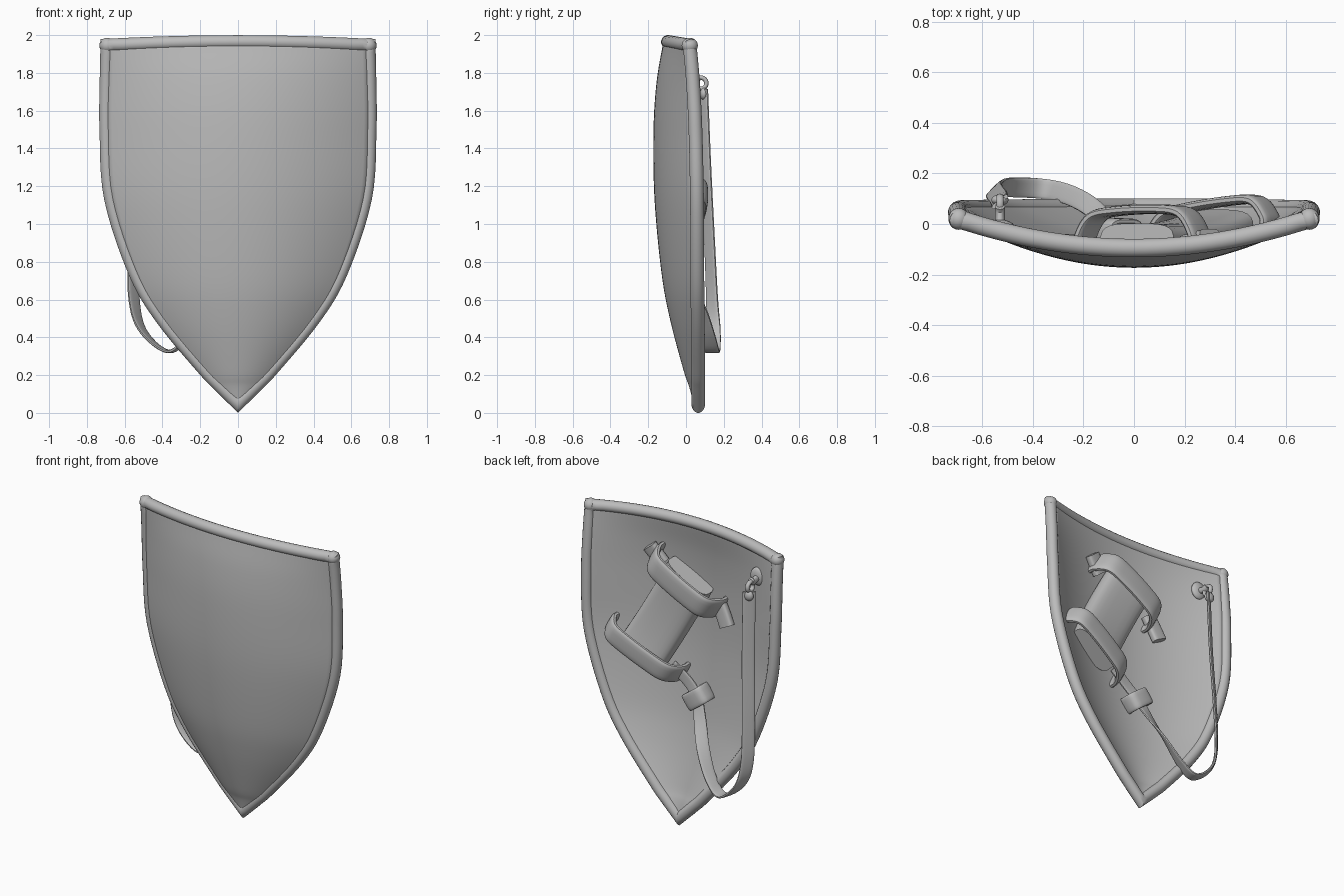
import bpy, bmesh, math
from mathutils import Vector, Matrix

if "Cube" in bpy.data.objects:
    bpy.data.objects.remove(bpy.data.objects["Cube"])

GREY = bpy.data.materials.new("plain grey")
GREY.diffuse_color = (0.5, 0.5, 0.5, 1)
GREY.use_nodes = True
GREY.node_tree.nodes["Principled BSDF"].inputs["Base Color"].default_value = GREY.diffuse_color


def finish(name, bm):
    bmesh.ops.recalc_face_normals(bm, faces=bm.faces)
    me = bpy.data.meshes.new(name)
    bm.to_mesh(me)
    bm.free()
    ob = bpy.data.objects.new(name, me)
    me.materials.append(GREY)
    bpy.context.collection.objects.link(ob)
    return ob


def spline(pts, steps):
    """Smooth curve through points of any dimension."""
    p = [Vector(q) for q in pts]
    p = [2 * p[0] - p[1]] + p + [2 * p[-1] - p[-2]]
    out = []
    for i in range(1, len(p) - 2):
        a, b, c, d = p[i - 1:i + 3]
        for k in range(steps):
            t = k / steps
            out.append(0.5 * (2 * b + (c - a) * t + (2 * a - 5 * b + 4 * c - d) * t * t
                              + (3 * b - a - 3 * c + d) * t ** 3))
    return out + [p[-2]]


def sweep(name, path, sides, w, h, power=0.5, closed=False, n=16):
    """Sweep a rounded section, half width w along the side vector and half thickness h."""
    bm = bmesh.new()
    rings = []
    m = len(path)
    for i, p in enumerate(path):
        a = path[i - 1] if closed or i else None
        b = path[(i + 1) % m] if closed or i < m - 1 else None
        t1 = (p - a).normalized() if a is not None else (b - p).normalized()
        t2 = (b - p).normalized() if b is not None else t1
        t = (t1 + t2).normalized()
        s = sides[i] if isinstance(sides, list) else sides
        nor = t.cross(s).normalized()
        s = nor.cross(t).normalized()
        miter = min(1.5, 1 / max(0.3, t.dot(t1)))
        ring = []
        for k in range(n):
            ang = 2 * math.pi * (k + 0.5) / n
            c, q = math.cos(ang), math.sin(ang)
            c = math.copysign(abs(c) ** power, c)
            q = math.copysign(abs(q) ** power, q)
            ring.append(bm.verts.new(p + s * (w * c) + nor * (h * q * miter)))
        rings.append(ring)
    for i in range(m if closed else m - 1):
        r, r2 = rings[i], rings[(i + 1) % m]
        for k in range(n):
            bm.faces.new((r[k], r[(k + 1) % n], r2[(k + 1) % n], r2[k]))
    if not closed:
        bm.faces.new(rings[0])
        bm.faces.new(rings[-1])
    return finish(name, bm)


def ball(name, loc, scale):
    bm = bmesh.new()
    mat = Matrix.Translation(loc) @ Matrix.Diagonal((*scale, 1))
    bmesh.ops.create_uvsphere(bm, u_segments=20, v_segments=12, radius=1, matrix=mat)
    return finish(name, bm)


# Shield shape: half width, height, depth at the edge, depth at the middle
ROWS = spline([(0, .05, .065, .065), (.10, .148, .065, .04), (.184, .236, .065, .01),
               (.403, .50, .062, -.06), (.546, .745, .06, -.105), (.674, 1.137, .058, -.142),
               (.698, 1.5, .05, -.147), (.697, 1.75, .037, -.13), (.693, 1.945, .02, -.095)], 6)
THICK = 0.05


def at(row, u):
    w, z, ye, y0 = row
    return Vector((u * w, y0 + (ye - y0) * u * u, z + .019 * (1 - u * u) * (z / 1.945) ** 10))


def back(x, z, lift=0.0):
    """Point above the shield's back face."""
    row = ROWS[-1]
    for a, b in zip(ROWS, ROWS[1:]):
        if a[1] <= z <= b[1]:
            row = a.lerp(b, (z - a[1]) / (b[1] - a[1]))
            break
    u = min(1, abs(x) / row[0])
    return Vector((x, row[3] + (row[2] - row[3]) * u * u + THICK / 2 + lift, z))


# Curved shield board
NU = 32
bm = bmesh.new()
grid = [[bm.verts.new(at(r, -1 + 2 * j / NU)) for j in range(NU + 1)] for r in ROWS]
for g, g2 in zip(grid, grid[1:]):
    for j in range(NU):
        bm.faces.new((g[j], g[j + 1], g2[j + 1], g2[j]))
bmesh.ops.remove_doubles(bm, verts=bm.verts, dist=1e-5)
board = finish("shield_board", bm)
mod = board.modifiers.new("thickness", 'SOLIDIFY')
mod.thickness, mod.offset = THICK, 0

# Rolled rim and corner knobs
path = [at(r, 1) for r in ROWS]
path += [at(ROWS[-1], 1 - 2 * j / NU) for j in range(1, NU)]
path += [at(r, -1) for r in reversed(ROWS[1:])]
sweep("rim", path, Vector((0, 1, 0)), .037, .036, power=1, closed=True)
for sx, side in ((1, "right"), (-1, "left")):
    ball("rim_corner_" + side, at(ROWS[-1], sx), (.041, .043, .041))

# Arm pad, slanted across the back
A = Vector((-.48, 0, .877))
B = Vector((-.877, 0, -.48))
C = Vector((.17, 0, 1.33))
pad = []
for i in range(13):
    q = C + A * (-.33 + .66 * i / 12)
    pad.append(back(q.x, q.z, .05))
sweep("arm_pad", pad, B, .165, .07, power=.6, n=24)

# Two arm bands arching over the pad
ARCH = [(-.26, -.01), (-.255, .06), (-.2, .145), (-.09, .172), (.09, .172), (.2, .145),
        (.255, .06), (.26, -.01)]
for name, off, half, rise in (("upper_arm_band", .29, .078, 1.0), ("lower_arm_band", -.29, .068, .86)):
    pts = []
    for b, r in ARCH:
        q = C + A * off + B * b
        mid = C + A * off
        base = back(q.x, q.z).lerp(back(mid.x, mid.z), .3)
        pts.append(Vector((q.x, base.y + r * rise if r > 0 else back(q.x, q.z).y - .01, q.z)))
    sweep(name, spline(pts, 6), A, half, .019, power=.6)

# Loose ends of the upper band
for name, ends in (("upper_band_tail", [(-.18, 1.50), (-.22, 1.43), (-.26, 1.35)]),
                   ("upper_band_tab", [(.22, 1.65), (.26, 1.7), (.30, 1.75)])):
    pts = [back(x, z, .03) for x, z in ends]
    t = (pts[-1] - pts[0]).normalized()
    sweep(name, spline(pts, 3), t.cross(Vector((0, 1, 0))), .05, .025)

# Long carrying strap: position and the direction of its width
STRAP = [(-.53, .088, 1.715, .7, .6, 0), (-.535, .105, 1.3, .7, .6, 0), (-.55, .125, .9, .7, .6, 0),
         (-.55, .138, .6, .65, .7, 0), (-.50, .145, .43, .4, .85, 0), (-.37, .14, .325, .2, .95, 0),
         (-.27, .12, .40, .3, .9, -.1), (-.18, .075, .56, .6, .7, -.2), (-.11, .01, .72, .9, .3, -.35),
         (-.06, -.03, .835, .85, 0, -.5), (.01, -.045, .91, .7, 0, -.7), (.13, -.04, 1.0, .6, 0, -.8)]
line = spline(STRAP, 6)
sweep("carrying_strap", [Vector(p[:3]) for p in line], [Vector(p[3:]) for p in line], .04, .009)

# Buckle loop around the strap
D = Vector((-.6, 0, -.8))
E = Vector((.8, 0, -.6))
mid = Vector((-.06, -.045, .835))
loop = []
for k in range(24):
    a = 2 * math.pi * k / 24
    c, s = math.cos(a), math.sin(a)
    loop.append(mid + E * (.075 * math.copysign(abs(c) ** .5, c))
                + Vector((0, .055 * math.copysign(abs(s) ** .5, s), 0)))
sweep("buckle", loop, D, .055, .013, closed=True)

# Hook: boss on the board, post and ring holding the strap
ball("ring_boss", back(-.53, 1.78), (.055, .025, .06))
sweep("ring_post", [back(-.53, 1.78, -.01), Vector((-.53, .05, 1.765)), Vector((-.53, .07, 1.78))],
      Vector((1, 0, 0)), .02, .02, power=1)
ring = [Vector((-.53, .078 + .03 * math.cos(i * math.pi / 12), 1.745 + .03 * math.sin(i * math.pi / 12)))
        for i in range(24)]
sweep("strap_ring", ring, Vector((1, 0, 0)), .015, .012, power=1, closed=True, n=10)
ball("strap_fold", Vector((-.53, .095, 1.69)), (.034, .022, .034))

# Smooth shading with crisp edges
bpy.ops.object.select_all(action='SELECT')
bpy.context.view_layer.objects.active = board
bpy.ops.object.shade_smooth_by_angle(angle=math.radians(45))
